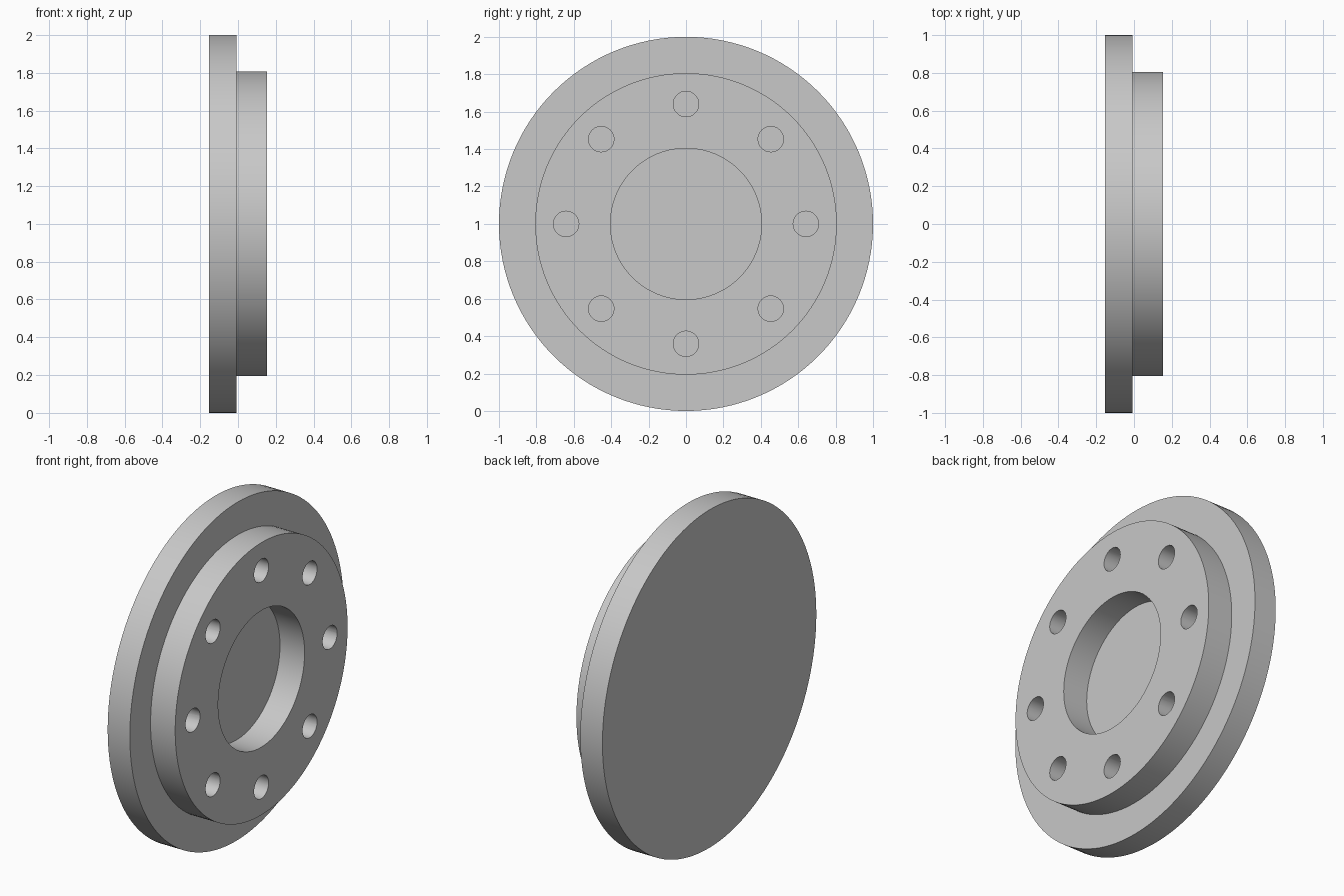
import bpy, bmesh, math
from mathutils import Matrix, Vector

if "Cube" in bpy.data.objects:
    bpy.data.objects.remove(bpy.data.objects["Cube"], do_unlink=True)

HALF = 0.153          # half of the total thickness
STEP = -0.008         # plane where the hub meets the flange
HOLES = 8

# Plain grey metal
grey = bpy.data.materials.new("light_grey")
grey.use_nodes = True
colour = (0.58, 0.58, 0.58, 1)
grey.diffuse_color = colour
grey.node_tree.nodes["Principled BSDF"].inputs["Base Color"].default_value = colour


def make_object(name, bm):
    bmesh.ops.recalc_face_normals(bm, faces=bm.faces)
    mesh = bpy.data.meshes.new(name)
    bm.to_mesh(mesh)
    bm.free()
    mesh.materials.append(grey)
    obj = bpy.data.objects.new(name, mesh)
    bpy.context.collection.objects.link(obj)
    return obj


# Flange and hub with a central recess, turned about the x axis
profile = [(-HALF, 0), (-HALF, 1), (STEP, 1), (STEP, 0.806),
           (HALF, 0.806), (HALF, 0.404), (STEP, 0.404), (STEP, 0)]
bm = bmesh.new()
verts = [bm.verts.new((x, 0, r)) for x, r in profile]
edges = [bm.edges.new(pair) for pair in zip(verts, verts[1:])]
bmesh.ops.spin(bm, geom=verts + edges, cent=(0, 0, 0), axis=(1, 0, 0),
               angle=math.tau, steps=128)
bmesh.ops.remove_doubles(bm, verts=bm.verts, dist=0.0001)
bmesh.ops.translate(bm, verts=bm.verts, vec=(0, 0, 1))
flange = make_object("flange", bm)

# Ring of bolt hole cutters
depth = 0.3
bm = bmesh.new()
for i in range(HOLES):
    a = math.tau * i / HOLES
    place = Vector((STEP + depth / 2, 0.641 * math.sin(a), 1 + 0.641 * math.cos(a)))
    bmesh.ops.create_cone(bm, cap_ends=True, segments=32, radius1=0.068,
                          radius2=0.068, depth=depth,
                          matrix=Matrix.Translation(place) @ Matrix.Rotation(math.pi / 2, 4, 'Y'))
cutter = make_object("bolt_hole_cutter", bm)

cut = flange.modifiers.new("bolt_holes", 'BOOLEAN')
cut.operation = 'DIFFERENCE'
cut.solver = 'EXACT'
cut.object = cutter

bpy.ops.object.select_all(action='DESELECT')
flange.select_set(True)
bpy.context.view_layer.objects.active = flange
bpy.ops.object.modifier_apply(modifier=cut.name)
bpy.data.objects.remove(cutter, do_unlink=True)
bpy.ops.object.shade_smooth_by_angle(angle=math.radians(30))
